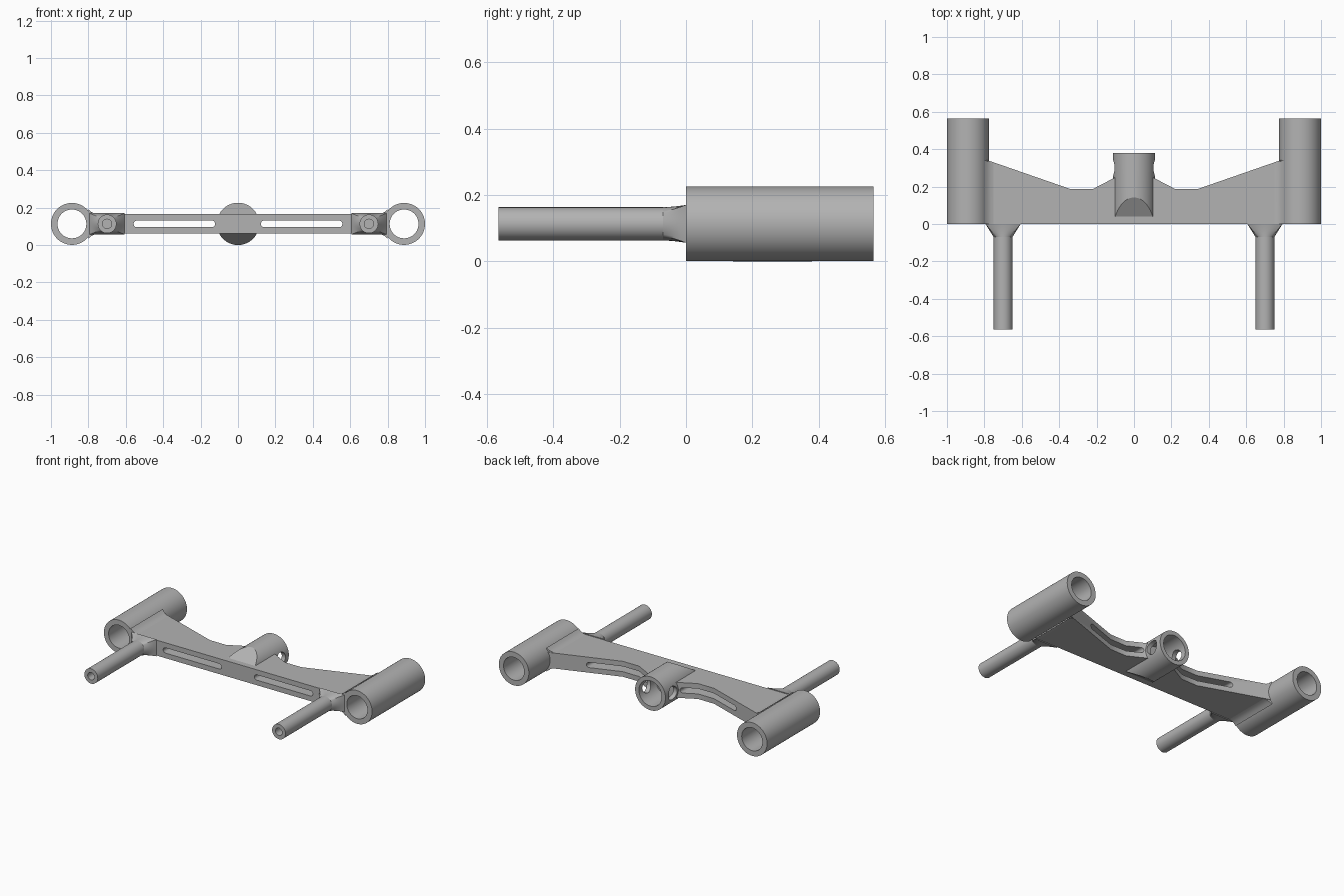
import bpy, bmesh, math
from mathutils import Vector

cube = bpy.data.objects.get("Cube")
if cube:
    bpy.data.objects.remove(cube, do_unlink=True)

grey = bpy.data.materials.new("satin grey")
grey.use_nodes = True
grey.diffuse_color = (0.45, 0.45, 0.45, 1)
grey.node_tree.nodes["Principled BSDF"].inputs["Base Color"].default_value = (0.45, 0.45, 0.45, 1)

MID = 0.113  # height of the shared centre plane


def finish(bm, name):
    bmesh.ops.recalc_face_normals(bm, faces=bm.faces)
    mesh = bpy.data.meshes.new(name)
    bm.to_mesh(mesh)
    bm.free()
    mesh.materials.append(grey)
    ob = bpy.data.objects.new(name, mesh)
    bpy.context.collection.objects.link(ob)
    return ob


def loft(name, rings):
    """Solid skinned through rings of equal point count, capped at both ends."""
    bm = bmesh.new()
    loops = [[bm.verts.new(p) for p in ring] for ring in rings]
    n = len(loops[0])
    for a, b in zip(loops, loops[1:]):
        for i in range(n):
            j = (i + 1) % n
            bm.faces.new((a[i], a[j], b[j], b[i]))
    bm.faces.new(loops[0])
    bm.faces.new(loops[-1])
    return finish(bm, name)


def circle(x, y, r, n=64):
    angles = [math.tau * i / n for i in range(n)]
    return [(x + r * math.cos(a), y, MID + r * math.sin(a)) for a in angles]


def rod(name, x, y0, y1, r):
    return loft(name, [circle(x, y0, r), circle(x, y1, r)])


def boolean(ob, other, operation="DIFFERENCE"):
    mod = ob.modifiers.new("cut", "BOOLEAN")
    mod.operation, mod.solver, mod.object = operation, "EXACT", other
    bpy.context.view_layer.objects.active = ob
    bpy.ops.object.modifier_apply(modifier=mod.name)
    bpy.data.objects.remove(other, do_unlink=True)


def smooth(ob):
    bpy.ops.object.select_all(action="DESELECT")
    ob.select_set(True)
    bpy.context.view_layer.objects.active = ob
    bpy.ops.object.shade_smooth_by_angle(angle=math.radians(30))


# Flat crossbar with a stepped rear edge
half = [(0.795, 0), (0.795, 0.345), (0.34, 0.187), (0.22, 0.187), (0.09, 0.255)]
outline = half + [(-x, y) for x, y in reversed(half)]
bar = loft("crossbar", [[(x, y, MID + h) for x, y in outline] for h in (-0.052, 0.052)])

# Centre socket with its front chamfered above and below
socket = rod("socket", 0, 0.04, 0.38, 0.113)
bm = bmesh.new()
bm.from_mesh(socket.data)
for side in (1, -1):
    cut = bmesh.ops.bisect_plane(
        bm, geom=bm.verts[:] + bm.edges[:] + bm.faces[:],
        plane_co=Vector((0, 0.04, MID + side * 0.052)),
        plane_no=Vector((0, -0.06, side * 0.1)), clear_outer=True)
    edges = [e for e in cut["geom_cut"] if isinstance(e, bmesh.types.BMEdge)]
    bmesh.ops.holes_fill(bm, edges=edges)
bmesh.ops.recalc_face_normals(bm, faces=bm.faces)
bm.to_mesh(socket.data)
bm.free()
boolean(bar, socket, "UNION")

# Blind bore and cross pin hole in the socket
boolean(bar, rod("bore", 0, 0.2, 0.5, 0.085))
pin = [[(x, 0.3 + 0.045 * math.cos(math.tau * i / 48), MID + 0.045 * math.sin(math.tau * i / 48))
        for i in range(48)] for x in (-0.15, 0.15)]
boolean(bar, loft("pin_hole", pin))

# Round-ended slots through the bar
for side in (1, -1):
    ring = []
    for i in range(24):
        a = math.tau * (i + 0.5) / 24
        end = 0.2 if math.cos(a) > 0 else -0.2
        ring.append((side * 0.34 + end + 0.018 * math.cos(a), MID + 0.018 * math.sin(a)))
    boolean(bar, loft("slot", [[(x, y, z) for x, z in ring] for y in (-0.1, 0.5)]))
smooth(bar)

for side, label in ((1, "left"), (-1, "right")):
    # Large end sleeve
    cx = side * 0.888
    sleeve = rod(label + "_sleeve", cx, 0, 0.565, 0.112)
    boolean(sleeve, rod("bore", cx, -0.1, 0.7, 0.077))
    smooth(sleeve)

    # Fillet easing the bar into the sleeve
    profile = [(0.74, 0.05), (0.765, 0.055), (0.785, 0.065), (0.8, 0.08)]
    section = [(x, h) for x, h in profile] + [(x, -h) for x, h in reversed(profile)]
    fillet = loft(label + "_fillet", [
        [(side * x, y if y == 0 else 0.34 - (0.795 - x) * 0.35, MID + h) for x, h in section]
        for y in (0, 1)])
    smooth(fillet)

    # Front prong with a small blind hole
    px = side * 0.7
    prong = rod(label + "_prong", px, -0.565, -0.06, 0.05)
    boolean(prong, rod("bore", px, -0.7, -0.45, 0.025))
    smooth(prong)

    # Flared prong root, rounded to rectangular
    rings = []
    for t in (0, 0.25, 0.5, 0.75, 1):
        ring = []
        for i in range(64):
            a = math.tau * i / 64
            c, s = math.cos(a), math.sin(a)
            k = max(abs(c), abs(s))
            wide = (1 - t) * 0.05 * c + t * 0.094 * c / k
            tall = (1 - t) * 0.05 * s + t * (0.052 + 0.005 * t) * s / k
            ring.append((px + wide, -0.07 + 0.07 * t, MID + tall))
        rings.append(ring)
    smooth(loft(label + "_prong_root", rings))
